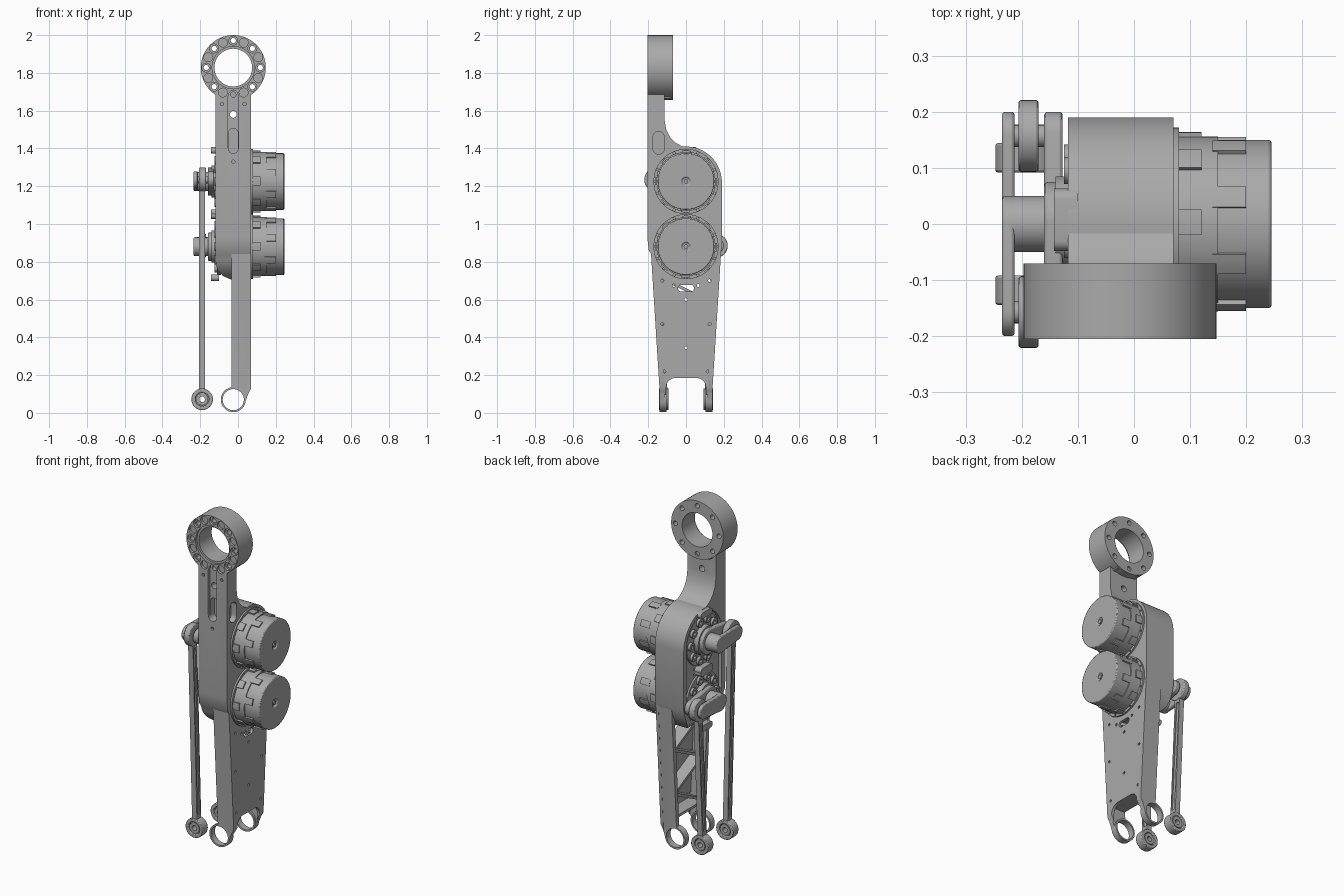
import bpy, bmesh
from math import sin, cos, pi, radians, atan2, hypot

if "Cube" in bpy.data.objects:
    bpy.data.objects.remove(bpy.data.objects["Cube"])

grey = bpy.data.materials.new("machined grey")
grey.use_nodes = True
grey.diffuse_color = (0.4, 0.4, 0.4, 1)
grey.node_tree.nodes["Principled BSDF"].inputs["Base Color"].default_value = (0.4, 0.4, 0.4, 1)
made = []


def prism(name, pts, axis, lo, hi):
    """Extrude an outline; axis x takes (y, z) points, axis y takes (x, z)."""
    bm = bmesh.new()
    place = (lambda u, v, d: (d, u, v)) if axis == "x" else (lambda u, v, d: (u, d, v))
    a = [bm.verts.new(place(u, v, lo)) for u, v in pts]
    b = [bm.verts.new(place(u, v, hi)) for u, v in pts]
    bm.faces.new(a)
    bm.faces.new(b[::-1])
    for i in range(len(pts)):
        j = (i + 1) % len(pts)
        bm.faces.new((a[j], a[i], b[i], b[j]))
    bmesh.ops.recalc_face_normals(bm, faces=bm.faces)
    mesh = bpy.data.meshes.new(name)
    bm.to_mesh(mesh)
    bm.free()
    mesh.materials.append(grey)
    ob = bpy.data.objects.new(name, mesh)
    bpy.context.collection.objects.link(ob)
    made.append(ob)
    return ob


def arc(cu, cv, r, a0=0, a1=360, n=48):
    steps = n if a1 - a0 == 360 else n + 1
    return [(cu + r * cos(radians(a0 + (a1 - a0) * i / n)),
             cv + r * sin(radians(a0 + (a1 - a0) * i / n))) for i in range(steps)]


def disc(name, axis, u, v, r, lo, hi, n=48):
    return prism(name, arc(u, v, r, n=n), axis, lo, hi)


def box(u0, u1, v0, v1):
    return [(u0, v0), (u1, v0), (u1, v1), (u0, v1)]


def link(u0, v0, r0, u1, v1, r1, n=16):
    """Outline of two round ends joined by straight sides."""
    a = atan2(v1 - v0, u1 - u0) * 180 / pi
    return arc(u0, v0, r0, a + 90, a + 270, n) + arc(u1, v1, r1, a - 90, a + 90, n)


def bar(u0, v0, u1, v1, w):
    k = w / 2 / hypot(u1 - u0, v1 - v0)
    du, dv = (v1 - v0) * k, (u0 - u1) * k
    return [(u0 + du, v0 + dv), (u1 + du, v1 + dv), (u1 - du, v1 - dv), (u0 - du, v0 - dv)]


def bake(ob):
    dg = bpy.context.evaluated_depsgraph_get()
    mesh = bpy.data.meshes.new_from_object(ob.evaluated_get(dg))
    ob.modifiers.clear()
    ob.data = mesh


def combine(ob, tools, op="DIFFERENCE"):
    for t in tools:
        m = ob.modifiers.new("cut", "BOOLEAN")
        m.operation, m.object, m.solver = op, t, "EXACT"
    bake(ob)
    for t in tools:
        made.remove(t)
        bpy.data.objects.remove(t)


def bevel(ob, w):
    m = ob.modifiers.new("soft edge", "BEVEL")
    m.width, m.segments, m.limit_method, m.angle_limit = w, 2, "ANGLE", radians(50)


CX, RZ = -0.025, 1.828
MOTORS = ((1.225, -1, 1.235), (0.88, 1, 0.885))

# Main housing with neck and top ring
side = [(-0.115, 1.7), (-0.205, 1.7), (-0.205, 0.93), (-0.197, 0.86)]
side += arc(0, 0.88, 0.185, 195, 345, 24) + [(0.19, 0.87)]
side += arc(0, 1.22, 0.19, 0, 95, 20)
side += [(-0.055, 1.43), (-0.085, 1.46), (-0.105, 1.5), (-0.115, 1.56)]
body = prism("housing", side, "x", -0.118, 0.07)
ring = disc("ring", "y", CX, RZ, 0.172, -0.205, -0.07, 64)
combine(body, [ring], "UNION")
cuts = [disc("bore", "y", CX, RZ, 0.1, -0.3, 0),
        disc("bore_lip", "y", CX, RZ, 0.112, -0.3, -0.19),
        prism("groove", link(CX, 1.67, 0.028, CX, 1.41, 0.028), "y", -0.3, -0.188),
        prism("pocket", link(CX, 1.48, 0.026, CX, 1.4, 0.026), "y", -0.3, -0.15),
        disc("neck_hole", "y", CX, 1.58, 0.018, -0.3, 0, 20),
        prism("side_slot", link(-0.145, 1.46, 0.03, -0.145, 1.4, 0.03), "x", 0.035, 0.2),
        prism("lower_flare", [(-0.2, 0.8), (-0.118, 0.8), (-0.11, 0.76), (-0.08, 0.725),
                              (-0.035, 0.705), (-0.035, 0.6), (-0.2, 0.6)], "y", -0.4, 0.4),
        prism("back_recess", link(0, 1.225, 0.165, 0, 0.9, 0.165, 24), "x", -0.3, -0.1),
        prism("window", box(-0.07, 0.07, 1.03, 1.075), "x", -0.3, -0.06)]
for i in range(16):
    a = i * pi / 8
    u, v = CX + 0.143 * cos(a), RZ + 0.143 * sin(a)
    cuts.append(disc("scallop", "y", u, v, 0.0235, -0.3, -0.19, 16))
    if i % 2 == 0:
        cuts.append(disc("bolt_hole", "y", u, v, 0.014, -0.3, 0, 14))
for x in (-0.085, 0.035):
    cuts.append(disc("dowel_hole", "y", x, 1.635, 0.009, -0.3, -0.19, 12))
cuts.append(disc("dowel_hole", "y", CX, 1.33, 0.009, -0.3, -0.19, 12))
combine(body, cuts)

# Collar behind the neck, under the ring
prism("neck_collar", box(-0.1, 0.05, 1.665, 1.7), "y", -0.13, -0.08)

# Motors, output flanges and cranks
for z, s, ez in MOTORS:
    rim = disc("motor_rim", "x", 0, z, 0.172, 0.04, 0.08, 64)
    combine(rim, [disc("rim_hole", "x", 0.163 * cos(k * pi / 8), z + 0.163 * sin(k * pi / 8),
                       0.006, 0.072, 0.1, 8) for k in range(16)])
    disc("motor_base", "x", 0, z, 0.156, 0.07, 0.15, 64)
    can = disc("motor_can", "x", 0, z, 0.15, 0.14, 0.245, 64)
    combine(can, [disc("shaft_hole", "x", 0, z, 0.022, 0.235, 0.3, 20)])
    bevel(can, 0.005)
    disc("motor_shaft", "x", 0, z, 0.012, 0.2, 0.243, 16)
    for k in range(8):
        a = k * 45 + 20
        tab = arc(0, z, 0.158, a, a + 14, 4) + arc(0, z, 0.14, a, a + 14, 4)[::-1]
        prism("motor_tab", tab, "x", 0.14, 0.2)
        lug = arc(0, z, 0.164, a + 16, a + 32, 4) + arc(0, z, 0.145, a + 16, a + 32, 4)[::-1]
        prism("motor_lug", lug, "x", 0.075, 0.12)

    disc("output_flange", "x", 0, z, 0.15, -0.11, -0.09, 48)
    disc("output_hub", "x", 0, z, 0.085, -0.14, -0.1, 40)
    for k in range(10):
        a = k * pi / 5
        boss = disc("flange_boss", "x", 0.118 * cos(a), z + 0.118 * sin(a), 0.024, -0.125, -0.1, 16)
        combine(boss, [disc("boss_hole", "x", 0.118 * cos(a), z + 0.118 * sin(a),
                            0.011, -0.2, -0.112, 12)])
    for v in (z - 0.165, z + 0.165):
        prism("flange_tab", link(-0.03, v, 0.018, 0.045, v, 0.018, 8), "x", -0.143, -0.1)

    # Crank with a forked end
    ey = s * 0.157
    bevel(prism("crank_outer_arm", link(0, z, 0.05, ey, ez, 0.043), "x", -0.235, -0.213), 0.005)
    bevel(prism("crank_inner_arm", link(0, z, 0.075, ey, ez, 0.043), "x", -0.16, -0.127), 0.006)
    disc("crank_hub", "x", 0, z, 0.05, -0.23, -0.11, 40)
    disc("crank_pin", "x", ey, ez, 0.02, -0.232, -0.13, 20)

    # Push rod: upper eye turns about x, lower eye about y
    by, bz, rx = s * 0.118, 0.072, -0.19
    bevel(disc("rod_upper_eye", "x", ey, ez, 0.064, -0.206, -0.17, 40), 0.005)
    rod = prism("push_rod", bar(ey, ez - 0.03, by, bz + 0.03, 0.04), "x", rx - 0.016, rx + 0.016)
    groove = bar(ey, ez - 0.08, by, bz + 0.08, 0.022)
    combine(rod, [prism("rod_groove", groove, "x", rx - 0.03, rx - 0.009),
                  prism("rod_groove", groove, "x", rx + 0.009, rx + 0.03)])
    eye = disc("rod_lower_eye", "y", rx, bz, 0.057, by - 0.026, by + 0.026, 40)
    combine(eye, [disc("eye_bore", "y", rx, bz, 0.036, by - 0.1, by + 0.1, 32)])
    bevel(eye, 0.004)
    ball = disc("rod_bearing", "y", rx, bz, 0.032, by - 0.022, by + 0.022, 32)
    combine(ball, [disc("bearing_bore", "y", rx, bz, 0.015, by - 0.1, by + 0.1, 20)])
    disc("bearing_race", "y", rx, bz, 0.037, by - 0.012, by + 0.012, 32)
    combine(made[-1], [disc("race_bore", "y", rx, bz, 0.015, by - 0.1, by + 0.1, 20)])

# Lower leg: open channel with a notch between the fork tips
half = [(0.187, 0.87), (0.141, 0.14), (0.14, 0.09), (0.105, 0.09)]
half += arc(0.055, 0.135, 0.05, 0, 90, 8)
panel = prism("leg_panel", half + [(-y, z) for y, z in half[::-1]], "x", 0.052, 0.07)
holes = [prism("vent", link(-0.025, 0.66, 0.018, 0.025, 0.66, 0.018, 8), "x", 0, 0.2)]
for y, z in ((0, 0.6), (0, 0.345), (0.125, 0.47), (0.115, 0.22), (0.125, 0.7), (0.065, 0.675)):
    for m in ((1, -1) if y else (1,)):
        holes.append(disc("panel_hole", "x", y * m, z, 0.008, 0, 0.2, 10))
clip = prism("tip_clip", [(0.0, 0.0), (0.2, 0.0), (0.2, 0.16), (0.07, 0.13), (0.045, 0.085)], "y", -1, 1)
combine(panel, holes + [clip])
prism("leg_end_wall", box(-0.115, 0.115, 0.185, 0.2), "x", -0.03, 0.06)

wall = [(-0.035, 0.87), (-0.035, 0.1)] + arc(CX, 0.07, 0.064, 165, 330, 24) + [(0.07, 0.14), (0.07, 0.87)]
for s in (1, -1):
    w = prism("leg_wall", wall, "y", 0.114, 0.14)
    tip = disc("fork_ring", "y", CX, 0.07, 0.066, 0.102, 0.14, 48)
    combine(w, [tip], "UNION")
    combine(w, [disc("fork_bore", "y", CX, 0.07, 0.056, 0, 0.3, 48)])
    for v in w.data.vertices:
        v.co.y = s * (v.co.y + max(0, v.co.z - 0.14) * 0.063)
    if s < 0:
        w.data.flip_normals()

# Zigzag ribs inside the channel
levels = [0.2, 0.33, 0.46, 0.59, 0.72]
for i in range(4):
    s = 1 if i % 2 else -1
    z0, z1 = levels[i], levels[i + 1]
    prism("leg_rib", bar(s * 0.125, z0, -s * 0.14, z1, 0.016), "x", -0.02, 0.06)

# Smooth round surfaces, keep hard edges
bpy.ops.object.select_all(action="DESELECT")
for ob in made:
    ob.select_set(True)
bpy.context.view_layer.objects.active = body
bpy.ops.object.shade_smooth_by_angle(angle=radians(30))
